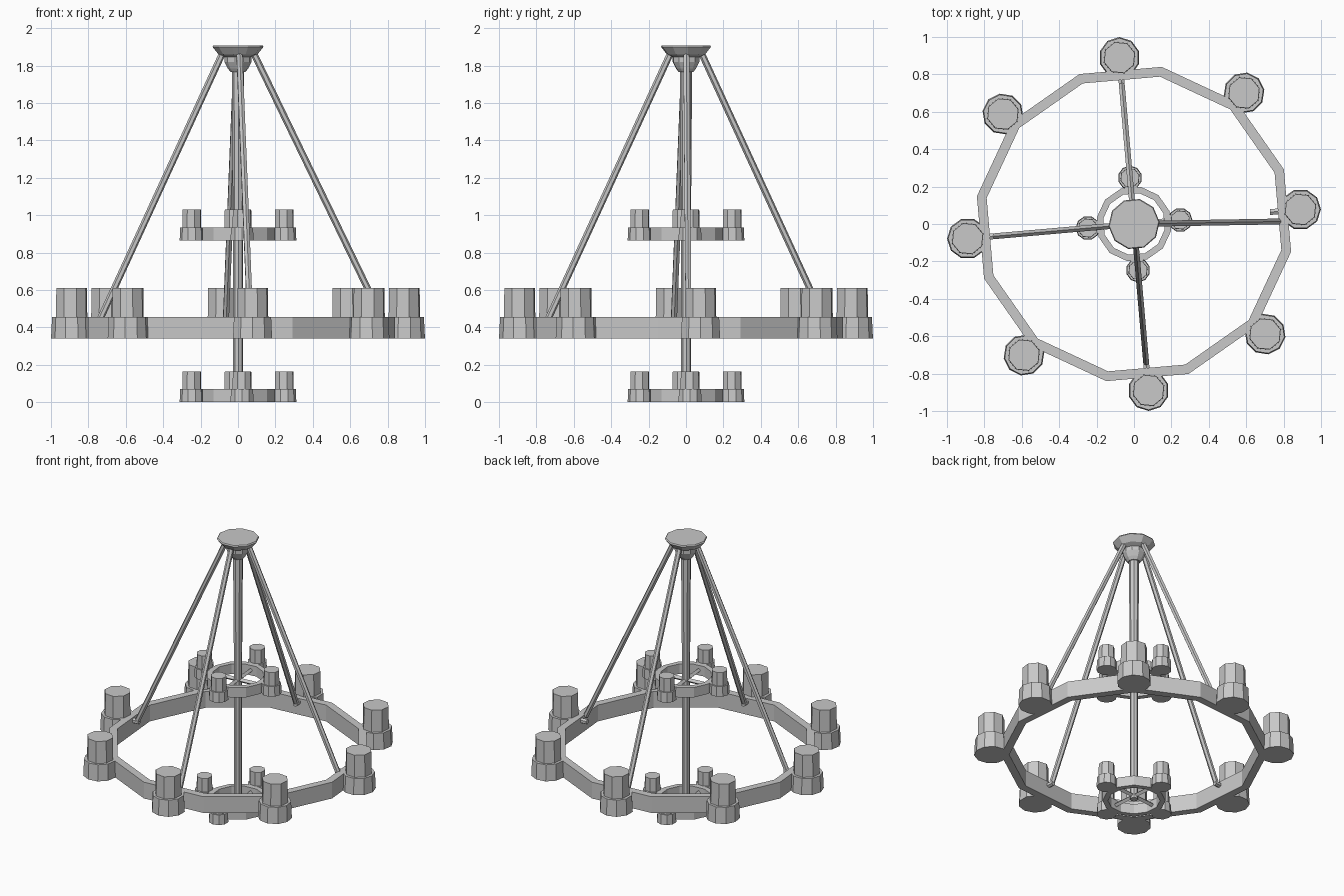
import bpy
import bmesh
from math import radians, cos, sin, pi
from mathutils import Vector

cube = bpy.data.objects.get("Cube")
if cube:
    bpy.data.objects.remove(cube, do_unlink=True)

metal = bpy.data.materials.new("light grey")
metal.use_nodes = True
grey = (0.58, 0.58, 0.58, 1)
metal.diffuse_color = grey
metal.node_tree.nodes["Principled BSDF"].inputs["Base Color"].default_value = grey

TILT = 5  # the whole fixture is turned slightly about z


def polar(r, deg, z):
    a = radians(deg)
    return Vector((r * cos(a), r * sin(a), z))


def finish(name, bm):
    bmesh.ops.recalc_face_normals(bm, faces=bm.faces[:])
    mesh = bpy.data.meshes.new(name)
    bm.to_mesh(mesh)
    bm.free()
    mesh.materials.append(metal)
    obj = bpy.data.objects.new(name, mesh)
    bpy.context.collection.objects.link(obj)
    return obj


def lathe(name, profile, sides, turn=0, centre=(0, 0, 0), closed=False):
    """Spin (radius, height) pairs; closed joins last to first, else caps the ends."""
    bm = bmesh.new()
    rows = [[bm.verts.new(Vector(centre) + polar(r, turn + 360 * i / sides, z))
             for i in range(sides)] for r, z in profile]
    pairs = list(zip(rows, rows[1:]))
    if closed:
        pairs.append((rows[-1], rows[0]))
    else:
        bm.faces.new(rows[0])
        bm.faces.new(rows[-1])
    for low, high in pairs:
        for i in range(sides):
            j = (i + 1) % sides
            bm.faces.new((low[i], low[j], high[j], high[i]))
    return finish(name, bm)


def bar(name, start, end, radius, sides=6):
    """Straight prism between two points."""
    start, end = Vector(start), Vector(end)
    axis = end - start
    bm = bmesh.new()
    bmesh.ops.create_cone(bm, cap_ends=True, segments=sides, radius1=radius,
                          radius2=radius, depth=axis.length)
    obj = finish(name, bm)
    obj.location = (start + end) / 2
    obj.rotation_mode = 'QUATERNION'
    obj.rotation_quaternion = axis.to_track_quat('Z', 'Y')
    return obj


def hoop(name, outer, inner, z, height):
    lathe(name, [(outer, z), (outer, z + height), (inner, z + height), (inner, z)],
          12, TILT - 15, closed=True)


def lamp(name, r, deg, z, cup_r, cup_h, shade_r, shade_h):
    at = polar(r, deg, z)
    lathe(name + "_cup", [(cup_r, 0), (cup_r * 0.95, cup_h)], 10, deg - TILT, at)
    lathe(name + "_shade", [(shade_r, cup_h - 0.01), (shade_r * 0.97, cup_h + shade_h)],
          8, deg + 12, at)


# Main hoop with eight lamps, alternating flat sides and corners
hoop("main_ring", 0.853, 0.80, 0.34, 0.115)
for k in range(8):
    lamp(f"main_lamp_{k + 1}", 0.915 if k % 2 else 0.893, TILT + 45 * k,
         0.34, 0.11, 0.115, 0.088, 0.155)

# Two small hoops with four lamps and crossed spokes
for tier, z in (("lower", 0.0), ("upper", 0.865)):
    hoop(tier + "_ring", 0.202, 0.167, z, 0.07)
    for k in range(4):
        deg = TILT + 90 * k
        lamp(f"{tier}_lamp_{k + 1}", 0.248, deg, z, 0.065, 0.07, 0.053, 0.095)
        bar(f"{tier}_spoke_{k + 1}", (0, 0, z + 0.035), polar(0.18, deg, z + 0.035),
            0.015, 4)

# Central stem, collar and ceiling canopy
lathe("stem", [(0.027, 0.01), (0.027, 1.0), (0.033, 1.80)], 8, TILT)
lathe("collar", [(0.04, 1.765), (0.055, 1.785), (0.073, 1.82), (0.073, 1.85)], 10, TILT)
lathe("canopy", [(0.07, 1.845), (0.105, 1.86), (0.137, 1.90), (0.132, 1.908)], 10, TILT)

# Sloping support rods and their brackets on the hoop
for k in range(4):
    deg = TILT + 90 * k
    lean, low_r = (1, 0.775) if k == 0 else (deg, 0.742)
    bar(f"support_rod_{k + 1}", polar(low_r, lean, 0.44), polar(0.07, lean, 1.895), 0.018)
    bar(f"rod_bracket_{k + 1}", polar(0.73, deg, 0.43), polar(0.79, deg, 0.43), 0.018)
